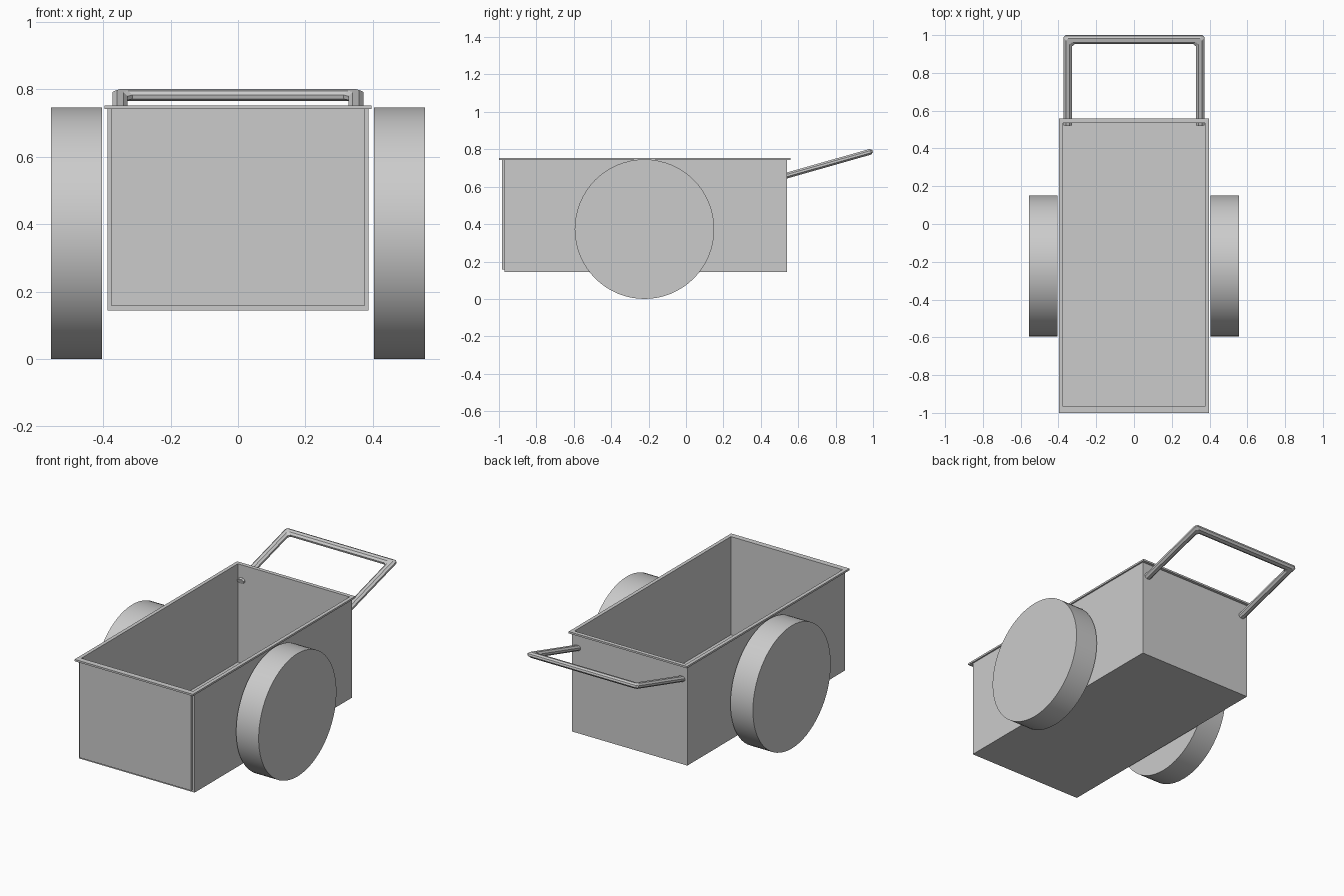
import bpy, bmesh, math
from mathutils import Vector

if "Cube" in bpy.data.objects:
    bpy.data.objects.remove(bpy.data.objects["Cube"])


def finish(name, bm):
    bmesh.ops.recalc_face_normals(bm, faces=bm.faces)
    me = bpy.data.meshes.new(name)
    bm.to_mesh(me)
    bm.free()
    ob = bpy.data.objects.new(name, me)
    bpy.context.collection.objects.link(ob)
    return ob


def sweep(bm, rings, closed):
    """Skin quads between consecutive rings of points; closed joins last to first."""
    vs = [[bm.verts.new(p) for p in r] for r in rings]
    n = len(vs[0])
    for i in range(len(vs) if closed else len(vs) - 1):
        a, b = vs[i], vs[(i + 1) % len(vs)]
        for k in range(n):
            bm.faces.new((a[k], a[(k + 1) % n], b[(k + 1) % n], b[k]))
    return vs


def rect(hx, y0, y1, z):
    return [(-hx, y0, z), (hx, y0, z), (hx, y1, z), (-hx, y1, z)]


OUT = (0.388, -0.97, 0.541)
INN = (0.375, -0.966, 0.534)
LIP = (0.397, -1.0, 0.558)

# open cart body: outer shell, top edge, inner cavity
bm = bmesh.new()
loops = sweep(bm, [rect(*OUT, 0.143), rect(*OUT, 0.742),
                   rect(*INN, 0.742), rect(*INN, 0.157)], False)
bm.faces.new(loops[0])
bm.faces.new(loops[-1])
finish("cart_body", bm)

# flat rim around the opening
bm = bmesh.new()
sweep(bm, [rect(*LIP, 0.742), rect(*LIP, 0.753),
           rect(*INN, 0.753), rect(*INN, 0.742)], True)
finish("top_rim", bm)

# raised front panel
bm = bmesh.new()
loops = sweep(bm, [rect(0.375, -0.985, -0.97, 0.157),
                   rect(0.375, -0.985, -0.97, 0.742)], False)
bm.faces.new(loops[0])
bm.faces.new(loops[1])
finish("front_panel", bm)

# wheels
for side, name in ((-1, "left_wheel"), (1, "right_wheel")):
    bpy.ops.mesh.primitive_cylinder_add(
        vertices=64, radius=0.373, depth=0.151,
        location=(side * 0.4795, -0.222, 0.373), rotation=(0, math.pi / 2, 0))
    bpy.context.object.name = name
    bpy.ops.object.shade_smooth_by_angle(angle=math.radians(30))

# sloped push handle: faceted bar between an outer and an inner outline
SLOPE = math.atan(0.284)
NORMAL = Vector((0, -math.sin(SLOPE), math.cos(SLOPE)))
SECTION = [(0, -0.006), (0.28, -0.0155), (0.72, -0.0155), (1, -0.006),
           (1, 0.006), (0.72, 0.0155), (0.28, 0.0155), (0, 0.006)]
half = [((0.372, 0.524), (0.328, 0.524)),
        ((0.372, 0.988), (0.328, 0.942)),
        ((0.362, 0.998), (0.314, 0.954))]
path = half + [((-o[0], o[1]), (-i[0], i[1])) for o, i in reversed(half)]


def on_slope(p):
    return Vector((p[0], p[1], 0.66 + 0.284 * (p[1] - 0.54)))


bm = bmesh.new()
rings = [[on_slope(o).lerp(on_slope(i), t) + NORMAL * h for t, h in SECTION]
         for o, i in path]
loops = sweep(bm, rings, False)
bm.faces.new(loops[0])
bm.faces.new(loops[-1])
finish("push_handle", bm)
